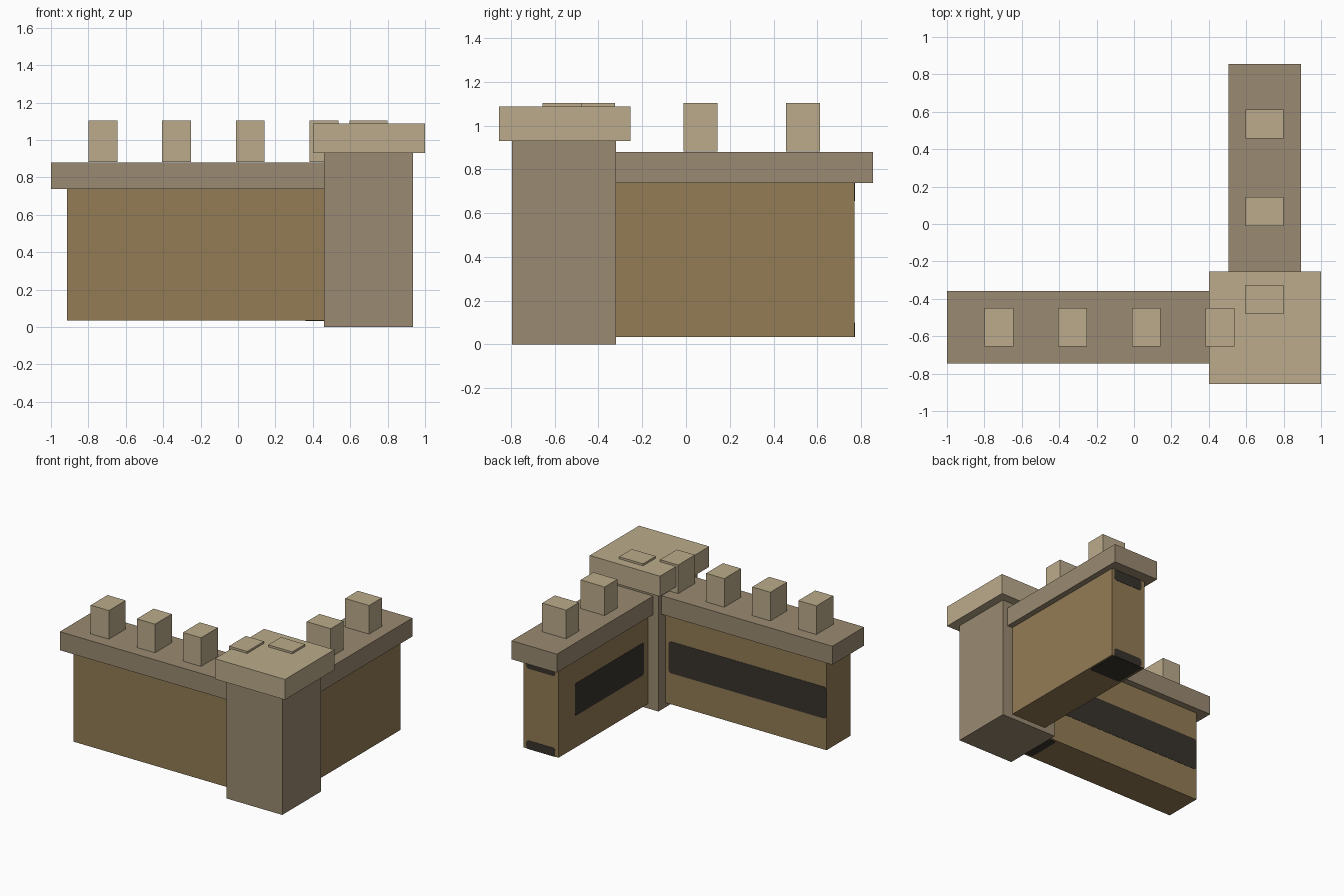
import bpy, bmesh, math

if "Cube" in bpy.data.objects:
    bpy.data.objects.remove(bpy.data.objects["Cube"])


def material(name, rgb):
    lin = [((c / 255 + 0.055) / 1.055) ** 2.4 for c in rgb]
    m = bpy.data.materials.new(name)
    m.diffuse_color = (*lin, 1)
    m.use_nodes = True
    m.node_tree.nodes["Principled BSDF"].inputs["Base Color"].default_value = m.diffuse_color
    return m


LIGHT = material("light sandstone", (187, 171, 139))
STONE = material("grey stone", (154, 138, 113))
BROWN = material("brown wall", (147, 124, 85))
DARK = material("dark patch", (56, 52, 46))


def make_object(name, bm, mat):
    bmesh.ops.recalc_face_normals(bm, faces=bm.faces)
    mesh = bpy.data.meshes.new(name)
    bm.to_mesh(mesh)
    bm.free()
    mesh.materials.append(mat)
    bpy.context.collection.objects.link(bpy.data.objects.new(name, mesh))


def box(name, mat, x, y, z):
    """Box from (min, max) ranges."""
    bm = bmesh.new()
    bmesh.ops.create_cube(bm, size=1)
    for v in bm.verts:
        for i, (a, b) in enumerate((x, y, z)):
            v.co[i] = b if v.co[i] > 0 else a
    make_object(name, bm, mat)


def plate(name, axis, level, u, v, r=0.02, thick=0.004):
    """Thin rounded plate; axis is its normal, u and v are ranges on the other two axes."""
    bm = bmesh.new()
    others = [i for i in range(3) if i != axis]
    verts = []
    for k, (cu, cv) in enumerate(((u[1] - r, v[1] - r), (u[0] + r, v[1] - r),
                                  (u[0] + r, v[0] + r), (u[1] - r, v[0] + r))):
        for s in range(4):
            a = math.pi / 2 * (k + s / 3)
            co = [0, 0, 0]
            co[axis] = level - thick / 2
            co[others[0]] = cu + r * math.cos(a)
            co[others[1]] = cv + r * math.sin(a)
            verts.append(bm.verts.new(co))
    ext = bmesh.ops.extrude_face_region(bm, geom=[bm.faces.new(verts)])
    for g in ext["geom"]:
        if isinstance(g, bmesh.types.BMVert):
            g.co[axis] += thick
    # close the starting side if the extrusion removed it
    edges = [e for e in bm.edges if e.is_boundary]
    if edges:
        bmesh.ops.holes_fill(bm, edges=edges, sides=0)
    make_object(name, bm, DARK)


# Corner tower
box("corner_tower", STONE, (0.46, 0.935), (-0.795, -0.32), (0, 0.93))
box("tower_cap", LIGHT, (0.40, 1.0), (-0.855, -0.253), (0.93, 1.087))

# Front wall and its coping
box("front_wall", BROWN, (-0.915, 0.655), (-0.70, -0.408), (0.035, 0.737))
box("front_coping", STONE, (-1.0, 0.74), (-0.747, -0.358), (0.737, 0.88))

# Side wall and its coping
box("side_wall", BROWN, (0.55, 0.848), (-0.635, 0.77), (0.035, 0.737))
box("side_coping", STONE, (0.505, 0.892), (-0.72, 0.855), (0.737, 0.88))

# Battlement blocks
for i in range(4):
    x = -0.80 + i * 0.394
    box(f"front_battlement_{i + 1}", LIGHT, (x, x + 0.155), (-0.655, -0.45), (0.882, 1.103))
for i in range(3):
    y = -0.48 + i * 0.469
    box(f"side_battlement_{i + 1}", LIGHT, (0.595, 0.80), (y, y + 0.155), (0.882, 1.103))

# Dark bands on the inner wall faces
plate("front_wall_band", 1, -0.408, (-0.915, 0.433), (0.275, 0.52))
plate("side_wall_band", 0, 0.55, (-0.27, 0.57), (0.28, 0.53))

# Dark patches on the wall end and undersides
plate("side_end_low_patch", 1, 0.77, (0.58, 0.825), (0.035, 0.10))
plate("side_end_high_patch", 1, 0.77, (0.58, 0.825), (0.655, 0.737))
plate("side_underside_patch", 2, 0.035, (0.565, 0.835), (0.51, 0.77))
plate("front_underside_patch", 2, 0.035, (0.36, 0.64), (-0.685, -0.422))
